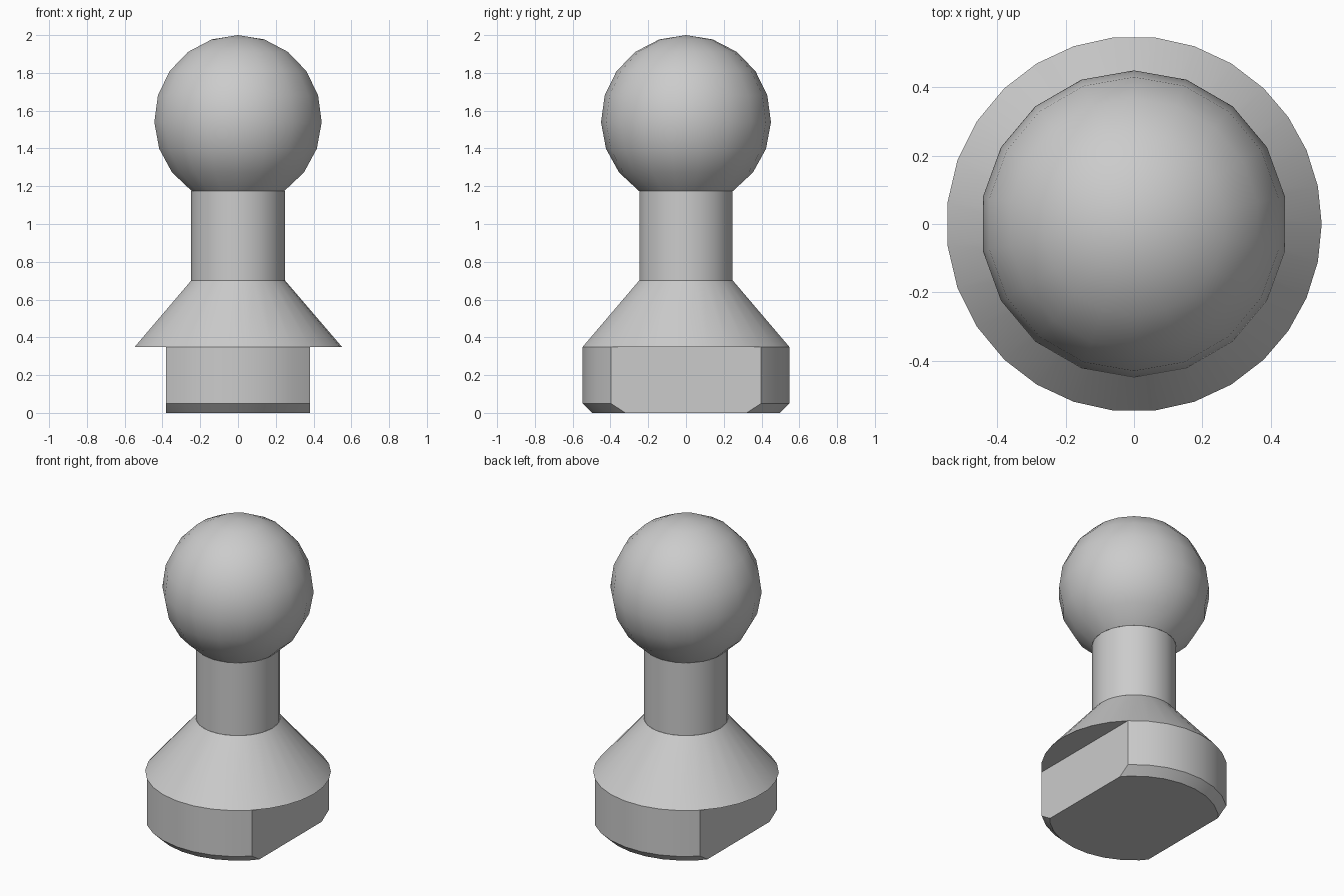
import bpy
import bmesh
from math import acos, asin, cos, sin, pi, radians

cube = bpy.data.objects.get("Cube")
if cube:
    bpy.data.objects.remove(cube, do_unlink=True)

# Main dimensions
RIM, FLAT, STEM, BALL = 0.55, 0.38, 0.25, 0.45
FOOT_TOP, CONE_TOP, BALL_Z = 0.35, 0.70, 1.55

grey = bpy.data.materials.new("plain grey")
grey.diffuse_color = (0.6, 0.6, 0.6, 1)
grey.use_nodes = True
grey.node_tree.nodes["Principled BSDF"].inputs["Base Color"].default_value = (0.6, 0.6, 0.6, 1)


def revolve(profile, angles):
    """Closed solid from a bottom-to-top (radius, height) profile."""
    bm = bmesh.new()
    rings = [[bm.verts.new((r * cos(a), r * sin(a), z)) for a in angles]
             for r, z in profile]
    count = len(angles)
    for low, high in zip(rings, rings[1:]):
        for i in range(count):
            j = (i + 1) % count
            bm.faces.new((low[i], low[j], high[j], high[i]))
    bm.faces.new(rings[0][::-1])
    if profile[-1][0] > 0:
        bm.faces.new(rings[-1])
    bmesh.ops.remove_doubles(bm, verts=bm.verts[:], dist=1e-5)
    return bm


def finish(bm, name):
    bmesh.ops.recalc_face_normals(bm, faces=bm.faces[:])
    for face in bm.faces:
        face.smooth = True
    mesh = bpy.data.meshes.new(name)
    bm.to_mesh(mesh)
    bm.free()
    mesh.materials.append(grey)
    mesh.set_sharp_from_angle(angle=radians(30))
    obj = bpy.data.objects.new(name, mesh)
    bpy.context.collection.objects.link(obj)
    return obj


def even(count, offset=0.0):
    return [2 * pi * i / count + offset for i in range(count)]


def arc(start, end, steps):
    return [start + (end - start) * i / steps for i in range(steps)]


# Rim divisions meet the corners of the two side flats
corner = acos(FLAT / RIM)
rim_angles = (arc(0, corner, 4) + arc(corner, pi - corner, 7)
              + arc(pi - corner, pi + corner, 7)
              + arc(pi + corner, 2 * pi - corner, 7)
              + arc(2 * pi - corner, 2 * pi, 4))

# Foot: chamfered disc with a flat cut on either side
foot = revolve([(RIM - 0.05, 0), (RIM, 0.05), (RIM, FOOT_TOP)], rim_angles)
for side in (1, -1):
    cut = bmesh.ops.bisect_plane(
        foot, geom=foot.verts[:] + foot.edges[:] + foot.faces[:], dist=1e-5,
        plane_co=(side * FLAT, 0, 0), plane_no=(side, 0, 0), clear_outer=True)
    open_edges = [e for e in foot.edges if e.is_boundary]
    bmesh.ops.holes_fill(foot, edges=open_edges, sides=0)
finish(foot, "foot")

# Conical skirt overhanging the flats
finish(revolve([(RIM, FOOT_TOP), (STEM, CONE_TOP)], rim_angles), "skirt")

# Straight neck
neck_top = BALL_Z - (BALL ** 2 - STEM ** 2) ** 0.5
finish(revolve([(STEM, CONE_TOP), (STEM, neck_top)], even(18)), "neck")

# Ball, truncated where it meets the neck
low = -acos(STEM / BALL)
steps = 8
lats = [low + (pi / 2 - low) * i / steps for i in range(steps)]
ball_profile = [(BALL * cos(t), BALL_Z + BALL * sin(t)) for t in lats]
ball_profile.append((0, BALL_Z + BALL))
finish(revolve(ball_profile, even(18, radians(10))), "ball")
